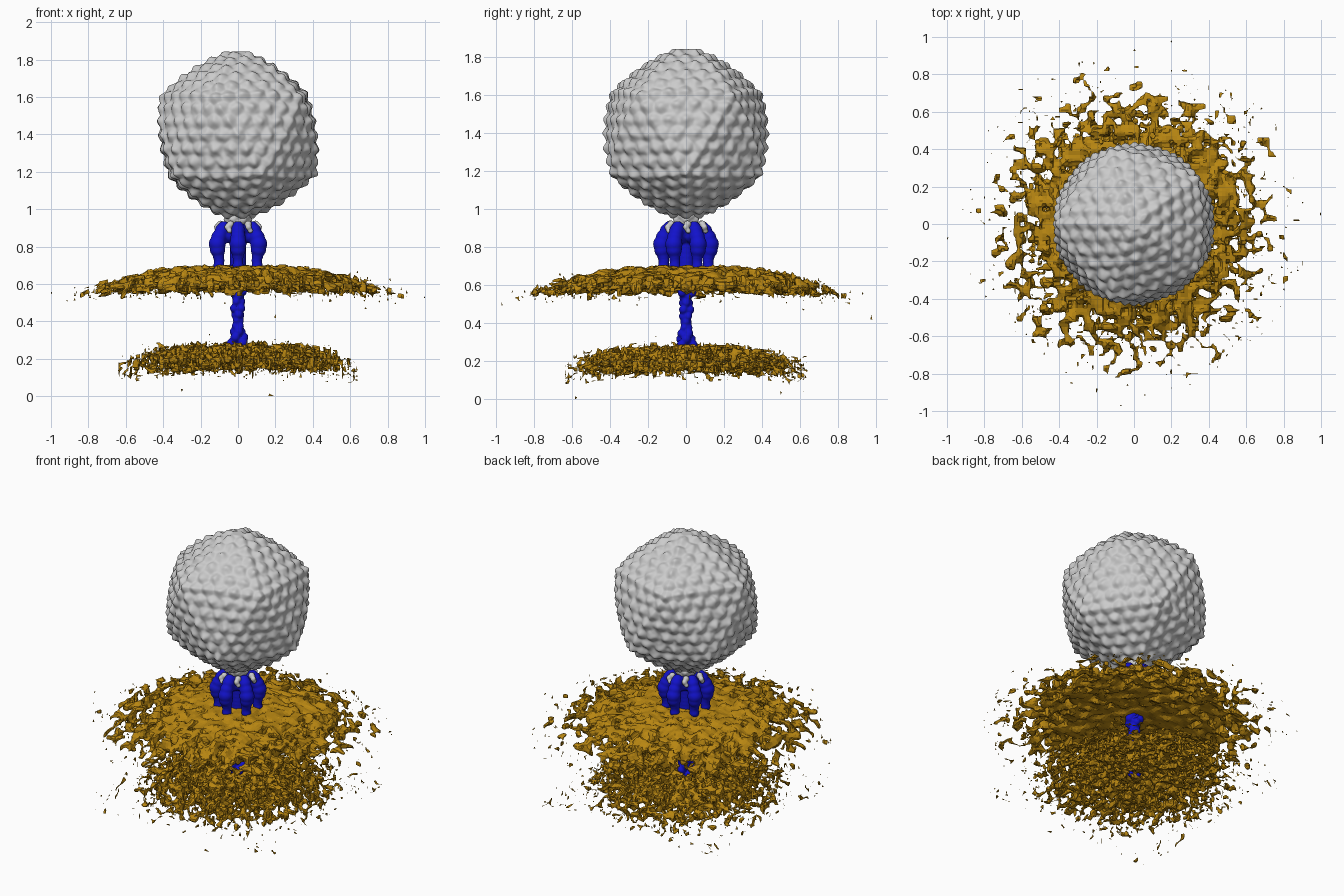
import bpy, bmesh, random
from math import sin, cos, pi, exp, sqrt, radians
from mathutils import Vector, Matrix, noise, kdtree

if "Cube" in bpy.data.objects:
    bpy.data.objects.remove(bpy.data.objects["Cube"])

random.seed(4)


def material(name, rgb):
    m = bpy.data.materials.new(name)
    m.diffuse_color = (*rgb, 1)
    m.use_nodes = True
    m.node_tree.nodes["Principled BSDF"].inputs["Base Color"].default_value = m.diffuse_color
    return m


BLUE = material("blue", (0.006, 0.006, 0.6))
GOLD = material("gold", (0.48, 0.24, 0.006))


def add_object(name, bm, mat=None, smooth=False):
    me = bpy.data.meshes.new(name)
    for f in bm.faces:
        f.smooth = smooth
    bm.to_mesh(me)
    bm.free()
    ob = bpy.data.objects.new(name, me)
    bpy.context.collection.objects.link(ob)
    if mat:
        me.materials.append(mat)
    return ob


def blob(name, balls, mat=None, voxel=0.007):
    """Fuse a list of (x, y, z, radius) balls into one smooth lumpy body."""
    bm = bmesh.new()
    for x, y, z, r in balls:
        bmesh.ops.create_icosphere(bm, subdivisions=3, radius=r,
                                   matrix=Matrix.Translation((x, y, z)))
    ob = add_object(name, bm, mat, True)
    rm = ob.modifiers.new("fuse", 'REMESH')
    rm.mode, rm.voxel_size, rm.use_smooth_shade = 'VOXEL', voxel, True
    sm = ob.modifiers.new("relax", 'SMOOTH')
    sm.factor, sm.iterations = 0.5, 3
    return ob


def ring(count, radius, z, r, turn=0.0):
    return [(radius * cos(radians(turn) + 2 * pi * k / count),
             radius * sin(radians(turn) + 2 * pi * k / count), z, r) for k in range(count)]


def ramp(points, x):
    """Piecewise linear lookup."""
    for (x0, y0), (x1, y1) in zip(points, points[1:]):
        if x <= x1:
            return y0 + (y1 - y0) * (x - x0) / (x1 - x0)
    return points[-1][1]


def tree(points):
    kd = kdtree.KDTree(len(points))
    for i, p in enumerate(points):
        kd.insert(p, i)
    kd.balance()
    return kd


# Capsid: rounded icosahedron covered in a regular lattice of bumps
def capsid():
    ico = bmesh.new()
    bmesh.ops.create_icosphere(ico, subdivisions=1, radius=1)
    F, bumps, normals = 6, [], []
    for f in ico.faces:
        a, b, c = (v.co for v in f.verts)
        normals.append((a + b + c).normalized())
        for i in range(F + 1):
            for j in range(F + 1 - i):
                bumps.append((a * i + b * j + c * (F - i - j)).normalized())
    ico.free()
    bump_tree, face_tree = tree(bumps), tree(normals)
    bm = bmesh.new()
    bmesh.ops.create_icosphere(bm, subdivisions=7, radius=1)
    for v in bm.verts:
        d = v.co.normalized()
        flat = 0.795 * 0.48 / d.dot(face_tree.find(d)[0])
        gap = bump_tree.find(d)[2]
        r = 0.5 * flat + 0.225 + 0.022 * exp(-(gap / 0.07) ** 2) - 0.012
        r += 0.006 * noise.noise(d * 14)
        p = d * r
        v.co = (-p.x, -p.y, max(min(p.z + 1.395, 1.842), 0.95))
    add_object("capsid", bm, None, True)


capsid()

# Grey neck and the small grey pieces around its foot
neck = [(0, 0, z, 0.062) for z in (0.93, 0.95, 0.97)]
neck += ring(6, 0.055, 0.945, 0.022) + ring(6, 0.05, 0.965, 0.022, 30)
blob("capsid_neck", neck)
blob("neck_fragments", ring(6, 0.112, 0.905, 0.017) + ring(6, 0.095, 0.92, 0.02, 5)
     + ring(6, 0.112, 0.885, 0.015, 6), None, 0.006)

# Tail: central tube and six bulging legs
tail = [(0, 0, 0.60 + 0.025 * k, 0.045) for k in range(14)]
for rad, z, r in ((0.118, 0.70, 0.03), (0.116, 0.725, 0.029), (0.12, 0.75, 0.031),
                  (0.126, 0.785, 0.042), (0.128, 0.815, 0.046), (0.118, 0.85, 0.041),
                  (0.1, 0.885, 0.038), (0.088, 0.905, 0.032), (0.06, 0.86, 0.042)):
    tail += ring(6, rad, z, r, 30)
tail += ring(6, 0.062, 0.89, 0.032)
blob("tail", tail, BLUE)

# Channel: three-fold twisted stalk between the membranes
stalk = []
for k, (z, rad, r) in enumerate(((0.21, 0.02, 0.024), (0.245, 0.03, 0.026), (0.285, 0.036, 0.026),
                                 (0.315, 0.03, 0.026), (0.345, 0.022, 0.024), (0.375, 0.013, 0.022),
                                 (0.405, 0.01, 0.022), (0.435, 0.016, 0.022), (0.47, 0.022, 0.023),
                                 (0.505, 0.018, 0.022), (0.535, 0.014, 0.022), (0.56, 0.032, 0.024),
                                 (0.585, 0.036, 0.026), (0.61, 0.03, 0.026))):
    stalk += ring(3, rad, z, r, 40 * k) + [(0.005, 0, z, 0.024)]
blob("channel", stalk, BLUE, 0.006)


# Membranes: noisy domed density drawn as an isosurface
def membrane(name, reach, depth, cell, dome, density):
    n, m = int(reach / cell), int(depth / cell)
    val = {}
    for i in range(-n, n + 1):
        for j in range(-n, n + 1):
            r = cell * sqrt(i * i + j * j)
            for k in range(-m, m + 1):
                edge = max(abs(i), abs(j)) == n or abs(k) == m
                val[i, j, k] = -0.5 if edge else density(Vector((i, j, k)) * cell, r)
    corners = [(a, b, c) for a in (0, 1) for b in (0, 1) for c in (0, 1)]
    edges = [(p, q) for p in range(8) for q in range(p + 1, 8)
             if sum(abs(u - w) for u, w in zip(corners[p], corners[q])) == 1]
    bm, cells = bmesh.new(), {}
    for i in range(-n, n):
        for j in range(-n, n):
            for k in range(-m, m):
                f = [val[i + a, j + b, k + c] for a, b, c in corners]
                if min(f) > 0 or max(f) <= 0:
                    continue
                hits = [Vector(corners[p]).lerp(Vector(corners[q]), f[p] / (f[p] - f[q]))
                        for p, q in edges if (f[p] > 0) != (f[q] > 0)]
                co = (sum(hits, Vector()) / len(hits) + Vector((i, j, k))) * cell
                co.z += dome(co.xy.length)
                cells[i, j, k] = bm.verts.new(co)
    unit = ((1, 0, 0), (0, 1, 0), (0, 0, 1))
    for p, fp in val.items():
        for a in range(3):
            q = tuple(u + w for u, w in zip(p, unit[a]))
            if q not in val or (fp > 0) == (val[q] > 0):
                continue
            b, c = unit[(a + 1) % 3], unit[(a + 2) % 3]
            quad = [cells[tuple(p[t] - s * b[t] - u * c[t] for t in range(3))]
                    for s, u in ((1, 1), (0, 1), (0, 0), (1, 0))]
            bm.faces.new(quad if fp > 0 else quad[::-1])
    return add_object(name, bm, GOLD)


OUTER = ((0, 0.8), (0.35, 0.65), (0.48, 0.3), (0.6, 0.02), (0.7, -0.3), (0.85, -0.75), (1, -1.2))
INNER = ((0, 0.35), (0.25, 0.1), (0.4, -0.15), (0.52, -0.42), (0.66, -0.9))


def outer_dome(r):
    return 0.652 - 0.14 * r * r


def inner_dome(r):
    return 0.225 - 0.16 * r * r


def outer_density(p, r):
    rough = 0.7 + 0.9 * min(r / 0.5, 1)
    return ramp(OUTER, r) + rough * noise.noise(p * 21 + Vector((3.3, 7.1, 0.4))) \
        - (p.z / (0.05 + 0.012 * r)) ** 2


def inner_density(p, r):
    return ramp(INNER, r) + 1.7 * noise.noise(p * 31 + Vector((9.2, 1.7, 5.6))) \
        - (p.z / (0.055 + 0.07 * r)) ** 2 * 0.8


membrane("outer_membrane", 0.92, 0.1, 0.02, outer_dome, outer_density)
membrane("inner_membrane", 0.66, 0.13, 0.0155, inner_dome, inner_density)


# Loose flecks drifting off the membrane rims
def flecks(name, spots):
    bm = bmesh.new()
    for x, y, z, s in spots:
        turn = Matrix.Rotation(random.uniform(0, pi), 4, random.choice('XYZ'))
        vs = bmesh.ops.create_cone(bm, cap_ends=True, segments=3, radius1=s, radius2=0,
                                   depth=s * random.uniform(1.5, 4),
                                   matrix=Matrix.Translation((x, y, z)) @ turn)["verts"]
        for v in vs:
            v.co.x = max(-1, min(1, v.co.x))
            v.co.z = max(0, v.co.z)
    add_object(name, bm, GOLD)


def scatter(count, r0, r1, dome, spread, size):
    out = []
    for _ in range(count):
        a, r = random.uniform(0, 2 * pi), r0 + (r1 - r0) * random.random() ** 1.6
        out.append((r * cos(a), r * sin(a), dome(r) + random.gauss(0, spread),
                    random.uniform(0.4, 1) * size))
    return out


flecks("outer_flecks", scatter(170, 0.66, 0.93, outer_dome, 0.03, 0.007)
       + [(0.998, 0.05, 0.53, 0.006), (-0.998, -0.08, 0.55, 0.006),
          (0.2, 0.975, 0.43, 0.006), (-0.07, -0.97, 0.5, 0.005)])
flecks("inner_flecks", scatter(220, 0.2, 0.64, inner_dome, 0.04, 0.009)
       + [(0.18, -0.58, 0.004, 0.008), (-0.3, 0.5, 0.03, 0.007)])
